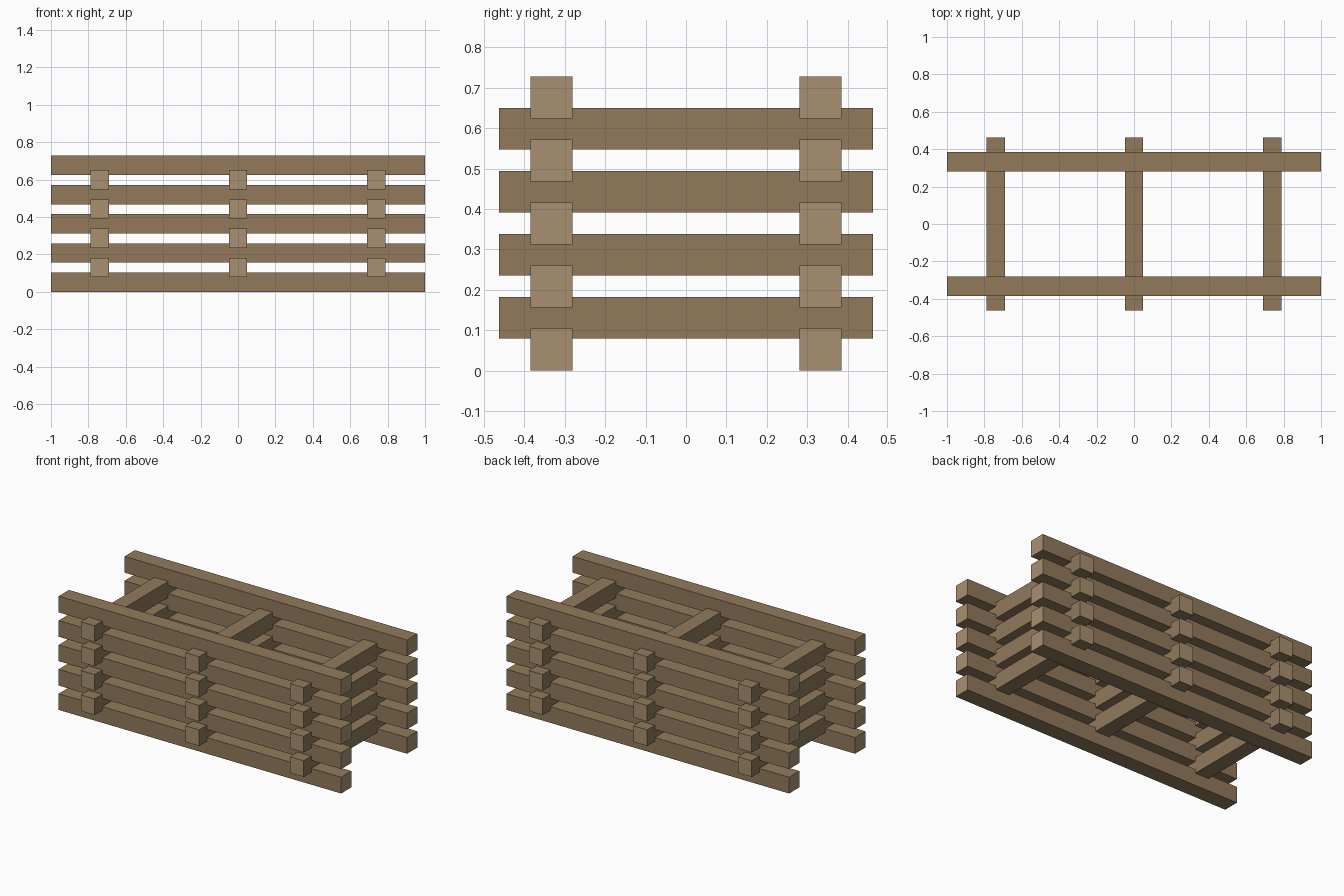
import bpy

if "Cube" in bpy.data.objects:
    bpy.data.objects.remove(bpy.data.objects["Cube"])

LAYER = 0.156      # vertical pitch of the stack
T = 0.104          # timber thickness


def material(name, color):
    m = bpy.data.materials.new(name)
    m.diffuse_color = (*color, 1)
    m.use_nodes = True
    m.node_tree.nodes["Principled BSDF"].inputs["Base Color"].default_value = m.diffuse_color
    return m


bark = material("timber_side", (0.283, 0.195, 0.105))
grain = material("timber_end_grain", (0.39, 0.28, 0.16))


def timber(name, center, size, axis):
    """Box beam whose two end faces along the axis show lighter end grain."""
    bpy.ops.mesh.primitive_cube_add(size=1, location=center)
    ob = bpy.context.object
    ob.name = name
    for v in ob.data.vertices:
        v.co = [c * s for c, s in zip(v.co, size)]
    ob.data.materials.append(bark)
    ob.data.materials.append(grain)
    ob.data.update()
    for p in ob.data.polygons:
        p.material_index = int(abs(p.normal[axis]) > 0.9)


# Long stretcher beams, five layers front and back
for i in range(5):
    for side, y in (("front", -0.333), ("back", 0.333)):
        timber(f"{side}_stretcher_{i + 1}", (0, y, T / 2 + i * LAYER),
               (2, T, T), 0)

# Cross header beams notched between the stretchers, four layers
for i in range(4):
    for side, x in (("left", -0.74), ("middle", 0), ("right", 0.74)):
        timber(f"{side}_header_{i + 1}", (x, 0, 0.131 + i * LAYER),
               (0.098, 0.926, 0.103), 1)
